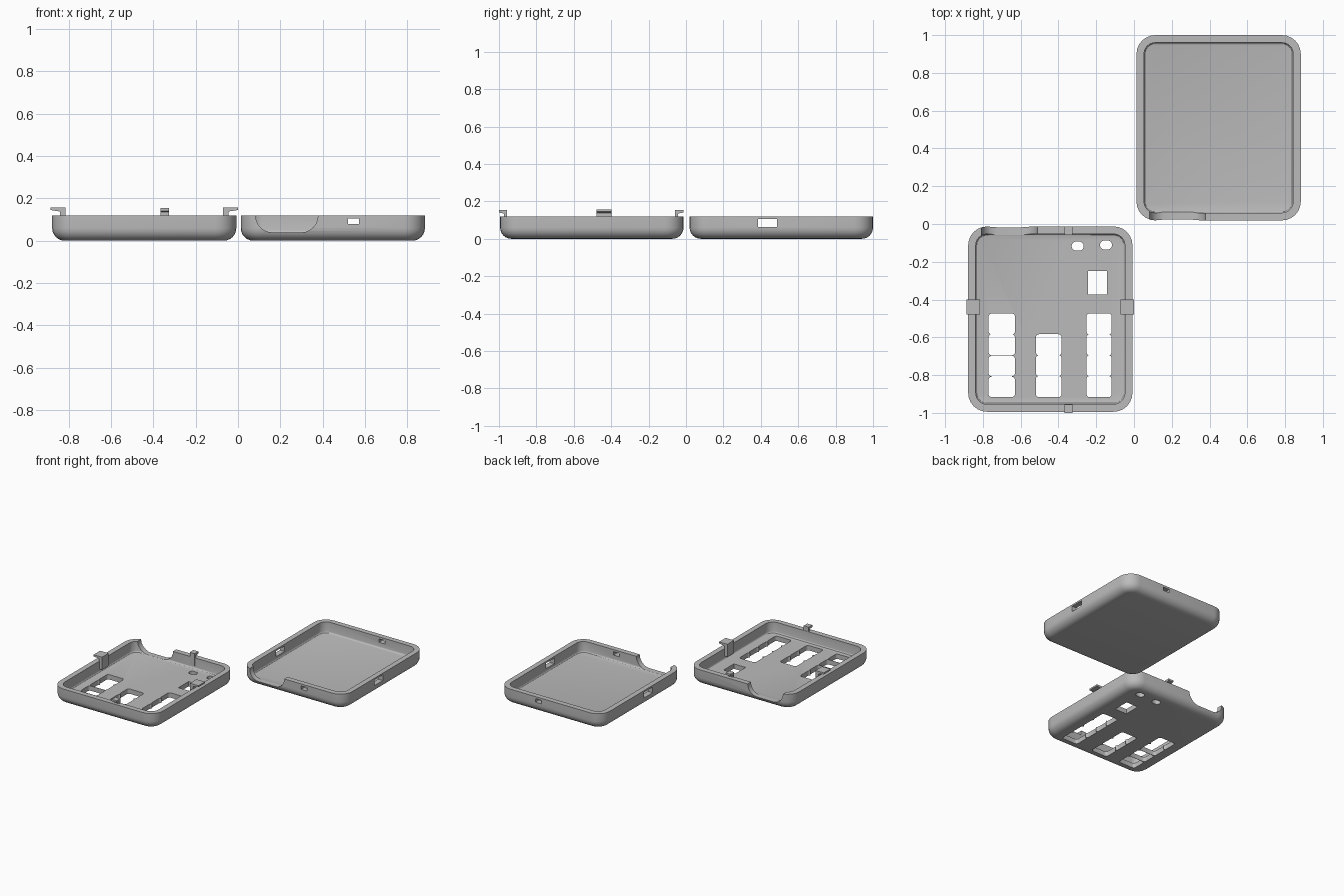
import bpy, bmesh, math

if "Cube" in bpy.data.objects:
    bpy.data.objects.remove(bpy.data.objects["Cube"])

grey = bpy.data.materials.new("plain grey")
grey.diffuse_color = (0.5, 0.5, 0.5, 1)
grey.use_nodes = True
grey.node_tree.nodes["Principled BSDF"].inputs["Base Color"].default_value = grey.diffuse_color
H, FLOOR, WALL = 0.12, 0.037, 0.04


def rounded(x0, x1, y0, y1, r, n=6):
    """Counter-clockwise outline of a rounded rectangle."""
    pts = []
    corners = [(x1 - r, y0 + r, -90), (x1 - r, y1 - r, 0),
               (x0 + r, y1 - r, 90), (x0 + r, y0 + r, 180)]
    for cx, cy, a in corners:
        for i in range(n + 1):
            t = math.radians(a + 90 * i / n)
            pts.append((cx + r * math.cos(t), cy + r * math.sin(t)))
    return pts


def loft(name, rings):
    """Closed solid through a stack of equal-length rings."""
    bm = bmesh.new()
    loops = [[bm.verts.new(p) for p in ring] for ring in rings]
    n = len(loops[0])
    for a, b in zip(loops, loops[1:]):
        for i in range(n):
            j = (i + 1) % n
            bm.faces.new((a[i], a[j], b[j], b[i]))
    bm.faces.new(loops[0][::-1])
    bm.faces.new(loops[-1])
    bmesh.ops.recalc_face_normals(bm, faces=bm.faces[:])
    me = bpy.data.meshes.new(name)
    bm.to_mesh(me)
    bm.free()
    ob = bpy.data.objects.new(name, me)
    bpy.context.collection.objects.link(ob)
    me.materials.append(grey)
    return ob


def prism(name, outline, lo, hi, axis="z"):
    if axis == "z":
        return loft(name, [[(u, v, h) for u, v in outline] for h in (lo, hi)])
    return loft(name, [[(u, h, v) for u, v in outline] for h in (lo, hi)])


def box(name, x0, x1, y0, y1, z0, z1):
    return prism(name, [(x0, y0), (x1, y0), (x1, y1), (x0, y1)], z0, z1)


def tray(name, x0, x1, y0, y1):
    """Open tray with filleted bottom, straight walls and a small inner fillet."""
    f = 0.06
    prof = [(f * (1 - math.sin(math.radians(15 * i))),
             f * (1 - math.cos(math.radians(15 * i)))) for i in range(7)]
    prof += [(0, H), (WALL, H)]
    g = 0.012
    prof += [(WALL + g * (1 - math.cos(math.radians(30 * i))),
              FLOOR + g * (1 - math.sin(math.radians(30 * i)))) for i in range(4)]
    return loft(name, [[(x, y, z) for x, y in
                        rounded(x0 + d, x1 - d, y0 + d, y1 - d, 0.1 - d)]
                       for d, z in prof])


def activate(ob):
    bpy.ops.object.select_all(action="DESELECT")
    ob.select_set(True)
    bpy.context.view_layer.objects.active = ob


def cut(ob, cutters):
    activate(ob)
    for c in cutters:
        c.hide_render = True
        m = ob.modifiers.new("cut", "BOOLEAN")
        m.operation, m.solver, m.object = "DIFFERENCE", "EXACT", c
        bpy.ops.object.modifier_apply(modifier=m.name)
        bpy.data.objects.remove(c)


def smooth(ob):
    activate(ob)
    bpy.ops.object.shade_smooth_by_angle(angle=math.radians(30))


# Front cover with button openings
cover = tray("front_cover", -0.878, -0.008, -0.994, -0.013)
cutters = [prism("thumb_cutter", rounded(-0.807, -0.512, 0.039, 0.4, 0.08),
                 -0.10, 0.005, "y")]
for x0, x1, count, gap in ((-0.77, -0.63, 4, 0.0015), (-0.52, -0.383, 3, -0.002),
                           (-0.252, -0.118, 4, -0.002)):
    for k in range(count):
        y = -0.917 + 0.1105 * k
        # thin bars only separate the lower cells of the left column
        top = gap if k < 2 else -0.002
        cutters.append(prism("button_cutter",
                             rounded(x0, x1, y, y + 0.1105 - top, 0.018, 4), -0.1, 0.06))
cutters.append(box("sensor_cutter", -0.243, -0.143, -0.373, -0.25, -0.1, 0.06))
for cx, cy in ((-0.298, -0.117), (-0.148, -0.111)):
    cutters.append(prism("light_cutter", rounded(cx - 0.032, cx + 0.032, cy - 0.024,
                                                 cy + 0.024, 0.0235), -0.1, 0.06))
cut(cover, cutters)
smooth(cover)

# Back cover with thumb notch and latch slots
back = tray("back_cover", 0.013, 0.883, 0.019, 1.0)
cut(back, [
    prism("thumb_cutter", rounded(0.083, 0.378, 0.039, 0.4, 0.08), 0.0, 0.106, "y"),
    box("front_back_slot_cutter", 0.52, 0.572, -0.1, 1.1, 0.078, 0.104),
    box("side_slot_cutter", -0.1, 1.0, 0.385, 0.487, 0.064, 0.107)])
smooth(back)

# Hooked latches: post against the inner wall, lip pointing outward
hook = [(0, 0.06), (0.026, 0.06), (0.026, 0.138), (0.071, 0.145),
        (0.071, 0.157), (0, 0.157)]
for side, edge in (("left", -0.886), ("right", 0.0)):
    s = -1 if side == "left" else 1
    prism(side + "_latch", [(edge + s * (u - 0.071), z) for u, z in hook],
          -0.478, -0.399, "y")
small = [(0, 0.06), (0.016, 0.06), (0.016, 0.135), (0.044, 0.14),
         (0.044, 0.154), (0, 0.154)]
for name, edge, s in (("front_latch", -1.0, -1), ("back_latch", -0.014, 1)):
    loft(name, [[(x, edge + s * (u - 0.044), z) for u, z in small]
                for x in (-0.367, -0.325)])
